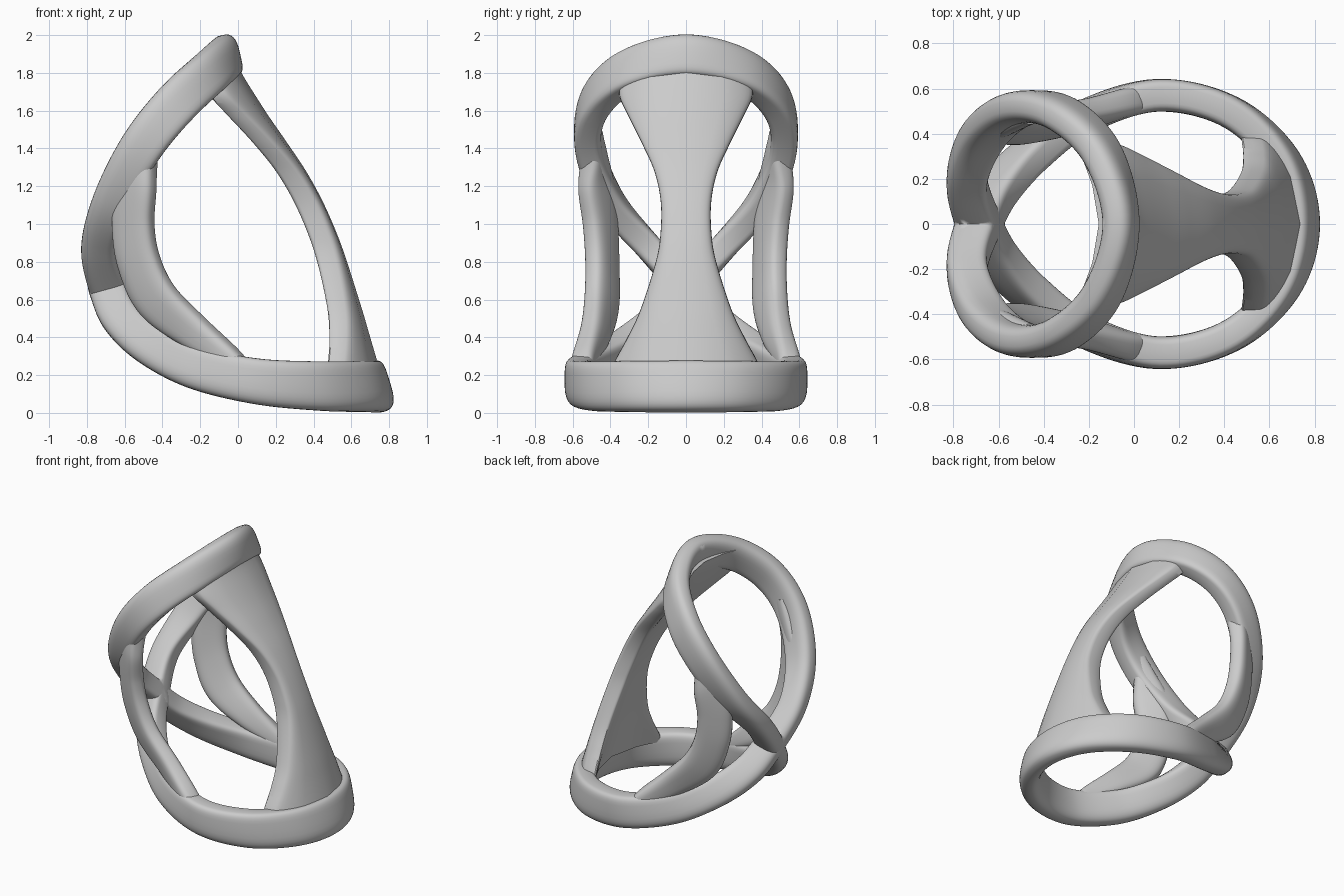
import bpy, bmesh, math
from mathutils import Vector

cube = bpy.data.objects.get("Cube")
if cube:
    bpy.data.objects.remove(cube)

grey = bpy.data.materials.new("plain grey")
grey.use_nodes = True
grey.diffuse_color = (0.6, 0.6, 0.6, 1)
grey.node_tree.nodes["Principled BSDF"].inputs["Base Color"].default_value = (0.6, 0.6, 0.6, 1)

SIDES = 32


def smooth_path(keys, steps=10):
    """Catmull-Rom through tuples of any length."""
    pts = [keys[0]] + keys + [keys[-1]]
    out = []
    for i in range(len(keys) - 1):
        for s in range(steps):
            t = s / steps
            out.append([0.5 * (2 * b + (c - a) * t + (2 * a - 5 * b + 4 * c - d) * t ** 2
                               + (3 * b - a - 3 * c + d) * t ** 3)
                        for a, b, c, d in zip(*pts[i:i + 4])])
    return out + [list(keys[-1])]


def rounded_square(outer, inner):
    """Unit rounded square; the two halves have their own squareness."""
    pts = []
    for i in range(SIDES):
        a = 2 * math.pi * i / SIDES
        c, s = math.cos(a), math.sin(a)
        power = inner if s > 0 else outer
        pts.append((math.copysign(abs(c) ** (2 / power), c),
                    math.copysign(abs(s) ** (2 / power), s)))
    return pts


def loft(name, sections, mirrored):
    bm = bmesh.new()
    loops = [[bm.verts.new(p) for p in sec] for sec in sections]
    for a, b in zip(loops, loops[1:]):
        for i in range(SIDES):
            j = (i + 1) % SIDES
            bm.faces.new((a[i], a[j], b[j], b[i]))
    bm.faces.new(loops[0])
    bm.faces.new(loops[-1])
    bmesh.ops.recalc_face_normals(bm, faces=bm.faces)
    if mirrored:
        bmesh.ops.bisect_plane(bm, geom=bm.verts[:] + bm.edges[:] + bm.faces[:],
                               plane_co=(0, 0, 0), plane_no=(0, 1, 0), clear_inner=True)
    mesh = bpy.data.meshes.new(name)
    bm.to_mesh(mesh)
    bm.free()
    mesh.materials.append(grey)
    ob = bpy.data.objects.new(name, mesh)
    bpy.context.collection.objects.link(ob)
    if mirrored:
        mod = ob.modifiers.new("mirror", 'MIRROR')
        mod.use_axis = (False, True, False)
    bpy.ops.object.select_all(action='DESELECT')
    ob.select_set(True)
    bpy.context.view_layer.objects.active = ob
    bpy.ops.object.shade_smooth_by_angle(angle=math.radians(40))


def band(name, keys, thickness, shape):
    """Sweep a rounded bar; each key is a centre and the bar's depth vector."""
    path = smooth_path(keys)
    pos = [Vector(p[:3]) for p in path]
    sections = []
    for i, p in enumerate(path):
        tangent = pos[min(i + 1, len(pos) - 1)] - pos[max(i - 1, 0)]
        depth = Vector(p[3:])
        size = depth.length
        side = tangent.cross(depth).normalized()
        depth = side.cross(tangent).normalized() * size
        sections.append([pos[i] + side * thickness / 2 * u + depth / 2 * v for u, v in shape])
    loft(name, sections, True)


# Upper loop, half of it, from the rear crossing to the top
upper = [(-.61, -.14, .51, .19, 0, .08), (-.69, 0, .66, .19, 0, .05),
         (-.74, .2, .88, .18, 0, 0), (-.665, .40, 1.125, .19, 0, -.08),
         (-.51, .513, 1.41, .18, 0, -.14), (-.325, .487, 1.64, .14, 0, -.19),
         (-.145, .31, 1.81, .09, 0, -.21), (-.06, 0, 1.89, .05, 0, -.22),
         (-.145, -.31, 1.81, .09, 0, -.21)]
band("upper_loop", upper, .145, rounded_square(2.8, 4.5))

# Lower loop, half of it, from the rear crossing to the foot of the blade
lower = [(-.735, -.13, .79, .19, 0, .02), (-.69, 0, .65, .19, 0, .05),
         (-.62, .14, .5, .18, 0, .1), (-.47, .3, .36, .14, 0, .16),
         (-.23, .47, .24, .08, 0, .21), (.1, .57, .167, .03, 0, .24),
         (.43, .495, .142, -.02, 0, .26), (.66, .28, .138, -.06, 0, .26),
         (.737, 0, .137, -.08, 0, .26), (.66, -.28, .138, -.06, 0, .26)]
band("lower_loop", lower, .145, rounded_square(2.8, 4.5))

# Curved struts joining the two loops at the sides
strut = [(-.46, .505, 1.48, .08, .02, -.04), (-.5, .488, 1.36, .13, .07, -.03),
         (-.54, .475, 1.2, .19, .14, 0), (-.555, .453, 1.0, .2, .13, 0),
         (-.525, .443, .8, .2, .12, .06), (-.43, .445, .6, .17, .12, .13),
         (-.235, .478, .43, .1, .08, .14), (-.045, .535, .29, .05, .03, .11),
         (.05, .557, .2, .03, 0, .09)]
band("side_strut", strut, .125, rounded_square(3, 3))

# Waisted blade: height, outer face position, half width
blade = [(1.86, -.01, .31), (1.78, .03, .34), (1.68, .092, .353), (1.57, .163, .305),
         (1.44, .253, .24), (1.28, .36, .168), (1.12, .448, .134), (.95, .523, .135),
         (.8, .577, .16), (.55, .656, .24), (.4, .7, .31), (.27, .738, .38), (.21, .755, .4)]
profile = rounded_square(5.5, 5.5)
sections = [[(x - .073 + .073 * u - (w * v) ** 2, w * v, z) for u, v in profile]
            for z, x, w in smooth_path(blade)]
loft("front_blade", sections, False)
